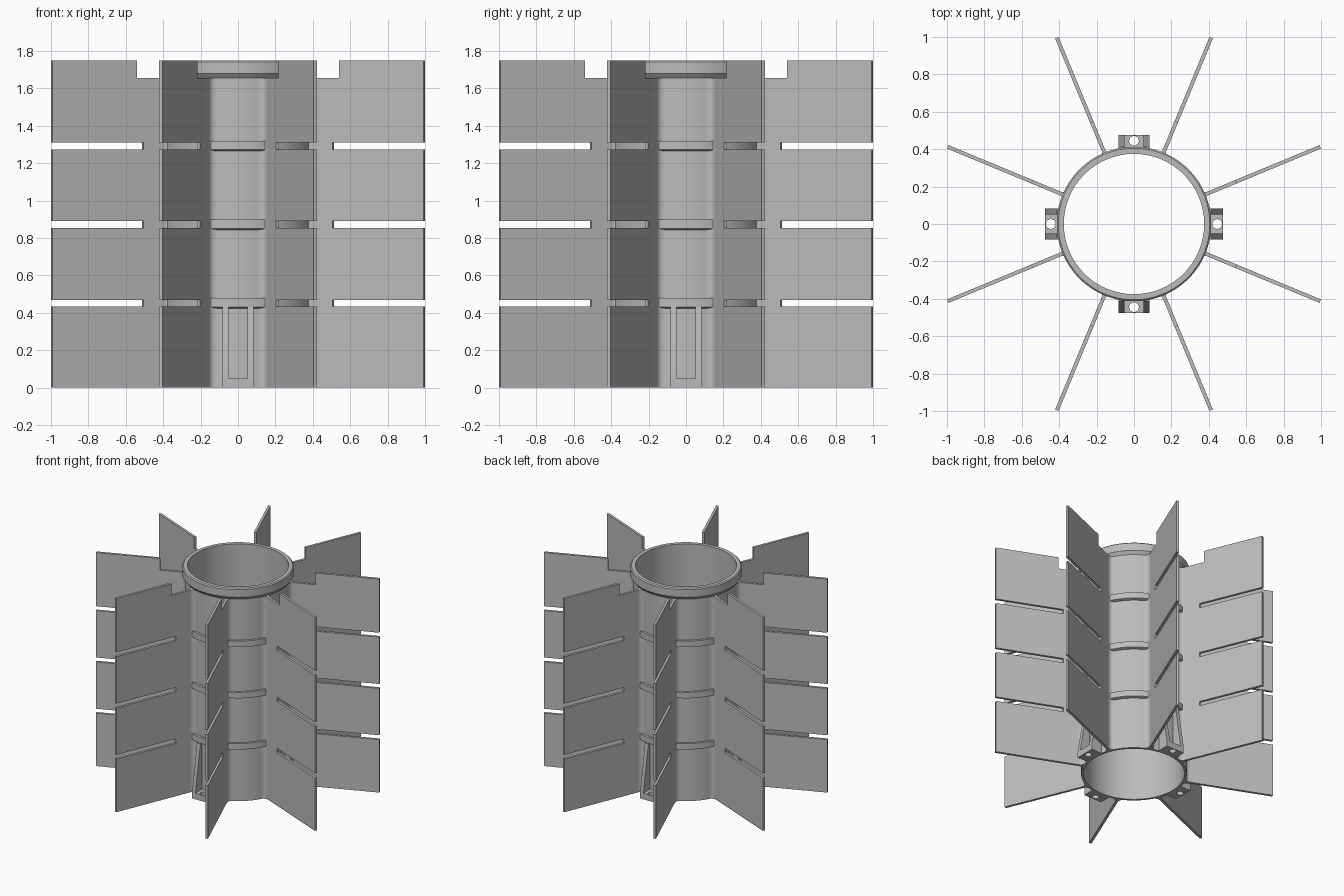
import bpy, bmesh
from math import sin, cos, sqrt, atan2, pi, radians
from mathutils import Matrix

cube = bpy.data.objects.get("Cube")
if cube:
    bpy.data.objects.remove(cube, do_unlink=True)

grey = bpy.data.materials.new("plain_grey")
grey.use_nodes = True
COLOUR = (0.5, 0.5, 0.5, 1)
grey.diffuse_color = COLOUR
grey.node_tree.nodes["Principled BSDF"].inputs["Base Color"].default_value = COLOUR

INNER, TUBE, RIM = 0.375, 0.393, 0.413   # radii of bore, tube wall and bands
CORE = 0.385                             # parts are rooted inside the wall
HEIGHT, NOTCH_Z = 1.75, 1.655
HALF = 0.01                              # half the fin thickness
BAND_Z = (0.452, 0.872, 1.292)
parts = []


def finish(name, bm):
    bmesh.ops.recalc_face_normals(bm, faces=bm.faces)
    mesh = bpy.data.meshes.new(name)
    bm.to_mesh(mesh)
    bm.free()
    mesh.materials.append(grey)
    obj = bpy.data.objects.new(name, mesh)
    bpy.context.collection.objects.link(obj)
    parts.append(obj)
    return obj


def prism(name, loops, depth, matrix):
    """Fill outline loops (the later ones are holes) and extrude along local z."""
    bm = bmesh.new()
    for loop in loops:
        verts = [bm.verts.new((x, y, 0)) for x, y in loop]
        for a, b in zip(verts, verts[1:] + verts[:1]):
            bm.edges.new((a, b))
    bmesh.ops.triangle_fill(bm, edges=bm.edges[:], use_beauty=True)
    out = bmesh.ops.extrude_face_region(bm, geom=bm.faces[:])
    top = [g for g in out["geom"] if isinstance(g, bmesh.types.BMVert)]
    bmesh.ops.translate(bm, verts=top, vec=(0, 0, depth))
    bm.transform(matrix)
    return finish(name, bm)


def lathe(name, profile, steps=128):
    """Spin a closed (radius, z) profile about the z axis."""
    bm = bmesh.new()
    rings = [[bm.verts.new((r * cos(2 * pi * i / steps), r * sin(2 * pi * i / steps), z))
              for r, z in profile] for i in range(steps)]
    n = len(profile)
    for i in range(steps):
        a, b = rings[i], rings[(i + 1) % steps]
        for j in range(n):
            k = (j + 1) % n
            bm.faces.new((a[j], b[j], b[k], a[k]))
    return finish(name, bm)


def turn(angle):
    return Matrix.Rotation(angle, 4, "Z")


def upright(angle, offset):
    """Local x runs outward, local y runs up, thickness runs sideways."""
    return turn(angle) @ Matrix.Translation((0, offset, 0)) @ Matrix.Rotation(pi / 2, 4, "X")


# Tube with a chamfered collar at the top
lathe("tube", [(INNER, 0), (TUBE, 0), (TUBE, NOTCH_Z), (RIM, 1.68), (RIM, 1.742),
               (0.405, HEIGHT), (INNER, HEIGHT)])

# Reinforcing bands
for i, z in enumerate(BAND_Z):
    lathe(f"band_{i + 1}", [(CORE, z - 0.028), (TUBE, z - 0.028), (RIM, z - 0.02),
                            (RIM, z + 0.028), (CORE, z + 0.028)])

# Fin outline with slots in the outer edge and a notch at the top
TIP, SLOT, NOTCH = 1.078, 0.552, 0.59
fin = [(CORE, 0), (TIP, 0)]
for z in BAND_Z:
    fin += [(TIP, z - 0.018), (SLOT, z - 0.018), (SLOT, z + 0.018), (TIP, z + 0.018)]
fin += [(TIP, HEIGHT), (NOTCH, HEIGHT), (NOTCH, NOTCH_Z), (CORE, NOTCH_Z)]

# Rounded fillet section where a fin meets the tube
F = 0.04
cv = HALF + F
cu = sqrt((TUBE + F) ** 2 - cv ** 2)
start, end = -pi / 2, atan2(-cv, -cu)
side = []
for i in range(9):
    a = start + (end - start) * i / 8
    side.append((cu + F * cos(a), cv + F * sin(a)))
side.append((CORE * cu / (TUBE + F), CORE * cv / (TUBE + F)))
fillet = side + [(x, -y) for x, y in reversed(side)]

for i in range(8):
    angle = radians(22.5 + 45 * i)
    prism(f"fin_{i + 1}", [fin], 2 * HALF, upright(angle, HALF))
    prism(f"fin_fillet_{i + 1}", [fillet], NOTCH_Z, turn(angle))

# Mounting brackets: a drilled foot and two tapered ribs
REACH, WIDE, FOOT = 0.477, 0.082, 0.05
foot = [(CORE - 0.003, -WIDE), (REACH, -WIDE), (REACH, WIDE), (CORE - 0.003, WIDE)]
hole = [(0.445 + 0.026 * cos(2 * pi * i / 24), 0.026 * sin(2 * pi * i / 24)) for i in range(24)]
rib = [(CORE - 0.003, 0), (REACH, 0), (REACH, FOOT), (RIM, 0.43), (CORE - 0.003, 0.43)]
for i, label in enumerate(("left", "back", "right", "front")):
    angle = i * pi / 2
    prism(f"{label}_bracket_foot", [foot, hole], FOOT, turn(angle))
    for tag, offset in (("a", WIDE), ("b", -0.052)):
        prism(f"{label}_bracket_rib_{tag}", [rib], 0.03, upright(angle, offset))

# Smooth the curved walls, keep edges crisp
bpy.ops.object.select_all(action="DESELECT")
for obj in parts:
    obj.select_set(True)
bpy.context.view_layer.objects.active = parts[0]
bpy.ops.object.shade_smooth_by_angle(angle=radians(30))
